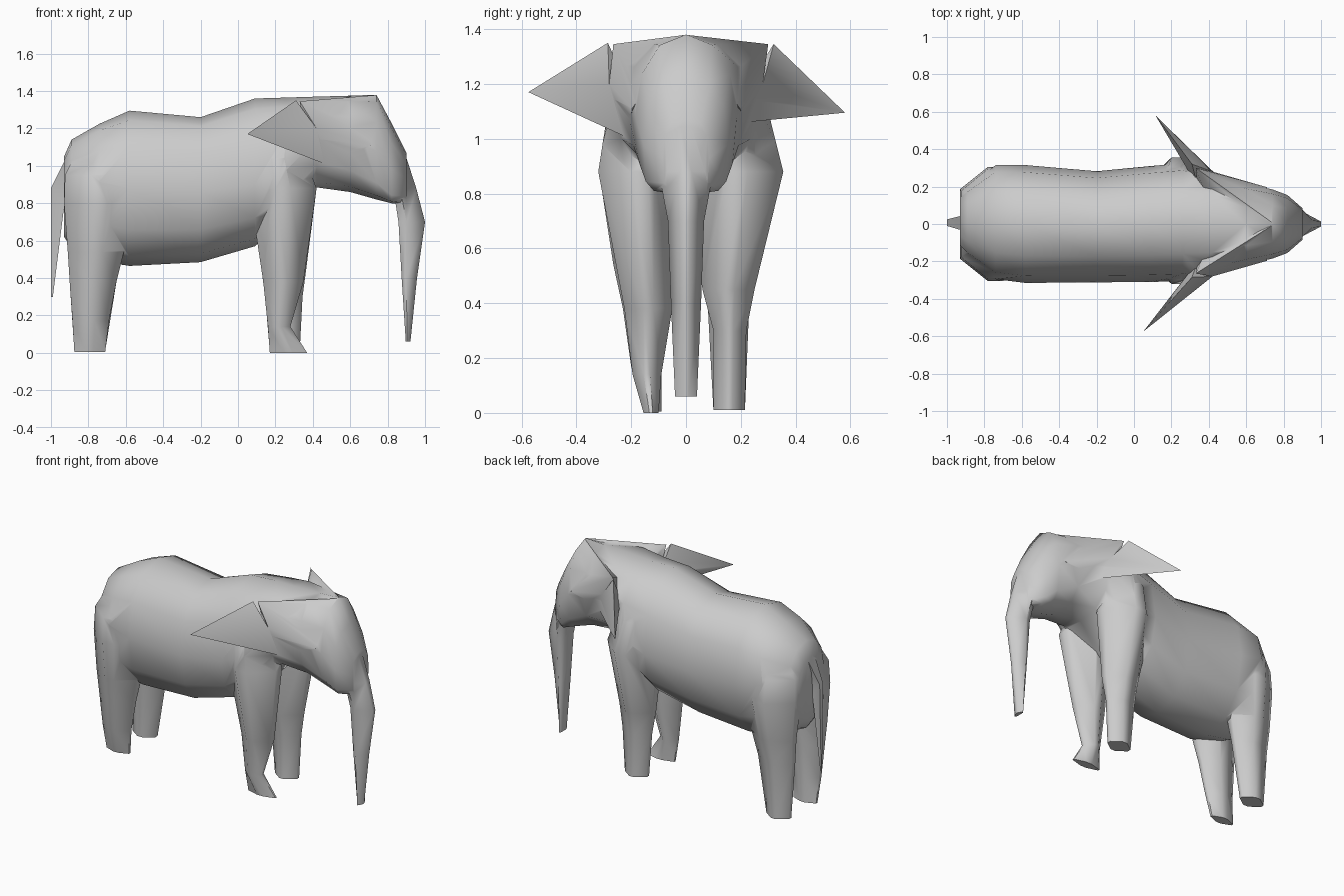
import bpy, bmesh
from math import sin, cos, pi, radians, copysign


def finish(name, bm):
    """Turn a bmesh into a named object."""
    bmesh.ops.recalc_face_normals(bm, faces=bm.faces)
    mesh = bpy.data.meshes.new(name)
    bm.to_mesh(mesh)
    bm.free()
    ob = bpy.data.objects.new(name, mesh)
    bpy.context.collection.objects.link(ob)
    return ob


def loft(name, rings):
    """Skin a list of equal-length point rings and cap both ends."""
    bm = bmesh.new()
    vs = [[bm.verts.new(p) for p in ring] for ring in rings]
    n = len(vs[0])
    for a, b in zip(vs, vs[1:]):
        for i in range(n):
            j = (i + 1) % n
            bm.faces.new((a[i], a[j], b[j], b[i]))
    bm.faces.new(vs[0])
    bm.faces.new(vs[-1])
    return finish(name, bm)


def hull(name, points, side):
    """Convex solid around a few points, mirrored by side."""
    bm = bmesh.new()
    for x, y, z in points:
        bm.verts.new((x, side * y, z))
    bmesh.ops.convex_hull(bm, input=bm.verts)
    return finish(name, bm)


def body_ring(x, top, bottom, w, yc, mid, p_up, p_low, n=12):
    """Rounded section across x, widest at height mid."""
    pts = []
    for i in range(n):
        c, s = cos(2 * pi * i / n), sin(2 * pi * i / n)
        p = p_up if s > 0 else p_low
        h = (top - mid) if s > 0 else (mid - bottom)
        pts.append((x, yc + w * copysign(abs(c) ** p, c), mid + h * copysign(abs(s) ** p, s)))
    return pts


def leg_ring(z, x0, x1, y0, y1, side):
    """Strongly chamfered rectangle, mirrored by side."""
    cx, cy, rx, ry = (x0 + x1) / 2, (y0 + y1) / 2, (x1 - x0) / 2, (y1 - y0) / 2
    k = 0.22
    oct_ = [(1, -k), (1, k), (k, 1), (-k, 1), (-1, k), (-1, -k), (-k, -1), (k, -1)]
    return [(cx + u * rx, side * (cy + v * ry), z) for u, v in oct_]


# Torso and head: x, top, bottom, half width, y centre, widest height, roundness up/down
body = [
    (-0.93, 1.05, 0.62, 0.14, 0.01, 0.88, 0.9, 0.8),
    (-0.89, 1.14, 0.56, 0.185, 0.01, 0.90, 0.9, 0.8),
    (-0.74, 1.225, 0.49, 0.305, 0.01, 0.92, 0.9, 0.9),
    (-0.58, 1.295, 0.465, 0.315, 0.0, 0.88, 0.9, 0.9),
    (-0.20, 1.26, 0.485, 0.297, -0.015, 0.86, 0.9, 0.9),
    (0.09, 1.36, 0.57, 0.31, 0.0, 0.90, 0.9, 0.9),
    (0.26, 1.365, 0.72, 0.315, 0.01, 0.98, 0.9, 0.9),
    (0.42, 1.37, 0.885, 0.265, 0.0, 1.14, 0.8, 0.85),
    (0.60, 1.375, 0.86, 0.215, 0.0, 1.13, 0.9, 0.8),
    (0.74, 1.38, 0.82, 0.185, 0.0, 1.08, 0.95, 0.6),
    (0.82, 1.23, 0.80, 0.155, 0.0, 0.98, 0.85, 0.4),
    (0.90, 1.07, 0.79, 0.085, 0.0, 0.93, 0.7, 0.6),
]
main = loft("elephant_body", [body_ring(*r) for r in body])

# Trunk, a wedge with its ridge forward: z, front x, back x, half width
trunk = [(1.06, 0.895, 0.78, 0.10), (0.88, 0.953, 0.83, 0.10), (0.70, 1.0, 0.858, 0.066),
         (0.40, 0.957, 0.875, 0.055), (0.06, 0.922, 0.897, 0.04)]
parts = [loft("trunk", [[(f, 0.2 * w, z), (f, -0.2 * w, z), (b + 0.3 * (f - b), -w, z),
                         (b, -0.7 * w, z), (b, 0.7 * w, z), (b + 0.3 * (f - b), w, z)]
                        for z, f, b, w in trunk])]

# Legs: z, x from, x to, y from, y to
thigh = [(0.38, -0.90, -0.65, 0.08, 0.23), (0.54, -0.91, -0.61, 0.06, 0.265),
         (0.80, -0.93, -0.55, 0.0, 0.305), (0.95, -0.925, -0.57, 0.0, 0.29),
         (1.08, -0.86, -0.62, 0.02, 0.20)]
rear_left = [(0.01, -0.875, -0.71, 0.10, 0.215)] + thigh
rear_right = [(0.005, -0.875, -0.71, 0.09, 0.155), (0.17, -0.885, -0.69, 0.09, 0.20)] + thigh
front_left = [(0.01, 0.17, 0.33, 0.10, 0.215), (0.30, 0.145, 0.345, 0.10, 0.22),
              (0.45, 0.125, 0.365, 0.06, 0.25), (0.88, 0.06, 0.42, 0.02, 0.355),
              (1.08, 0.07, 0.36, 0.03, 0.305), (1.2, 0.12, 0.32, 0.05, 0.24)]
front_right = [(0.0, 0.17, 0.37, 0.10, 0.155), (0.14, 0.16, 0.28, 0.09, 0.195),
               (0.38, 0.135, 0.35, 0.05, 0.225), (0.88, 0.06, 0.42, 0.02, 0.32),
               (1.04, 0.07, 0.36, 0.03, 0.295), (1.2, 0.12, 0.32, 0.05, 0.22)]
for name, rows, side in (("rear_leg_left", rear_left, 1), ("rear_leg_right", rear_right, -1),
                         ("front_leg_left", front_left, 1), ("front_leg_right", front_right, -1)):
    parts.append(loft(name, [leg_ring(*r, side) for r in rows]))

# Ears: thin pointed blades swept back; a temple wedge joins each to the forehead
for name, side, tip, top, low in (
        ("left", 1, (0.115, 0.58, 1.095), (0.31, 0.32, 1.345), (0.49, 0.215, 1.06)),
        ("right", -1, (0.05, 0.575, 1.17), (0.31, 0.285, 1.35), (0.49, 0.205, 1.0))):
    front, back = (0.42, 0.28, 1.20), (0.34, 0.20, 1.16)
    parts.append(hull("ear_" + name, [tip, top, front, low, back], side))
    parts.append(hull("temple_" + name, [(0.33, top[1] - 0.02, 1.345), front, low, back,
                                         (0.735, 0.01, 1.378), (0.71, 0.197, 1.11),
                                         (0.45, 0.0, 1.2)], side))

# Tail: flat tapering fin
parts.append(loft("tail", [[(-0.90, 0.05, 1.08), (-0.90, -0.04, 1.08), (-0.86, 0, 1.0)],
                           [(-1.0, 0.025, 0.88), (-1.0, -0.01, 0.88), (-0.92, 0, 0.86)],
                           [(-1.0, 0.01, 0.30), (-1.0, 0.0, 0.30), (-0.99, 0.005, 0.30)]]))

# Weld every part into one continuous skin
bpy.ops.object.select_all(action='DESELECT')
main.select_set(True)
bpy.context.view_layer.objects.active = main
for part in parts:
    mod = main.modifiers.new("weld_" + part.name, 'BOOLEAN')
    mod.operation, mod.solver, mod.object = 'UNION', 'EXACT', part
    bpy.ops.object.modifier_apply(modifier=mod.name)
    bpy.data.objects.remove(part)
bpy.ops.object.shade_smooth_by_angle(angle=radians(60))
